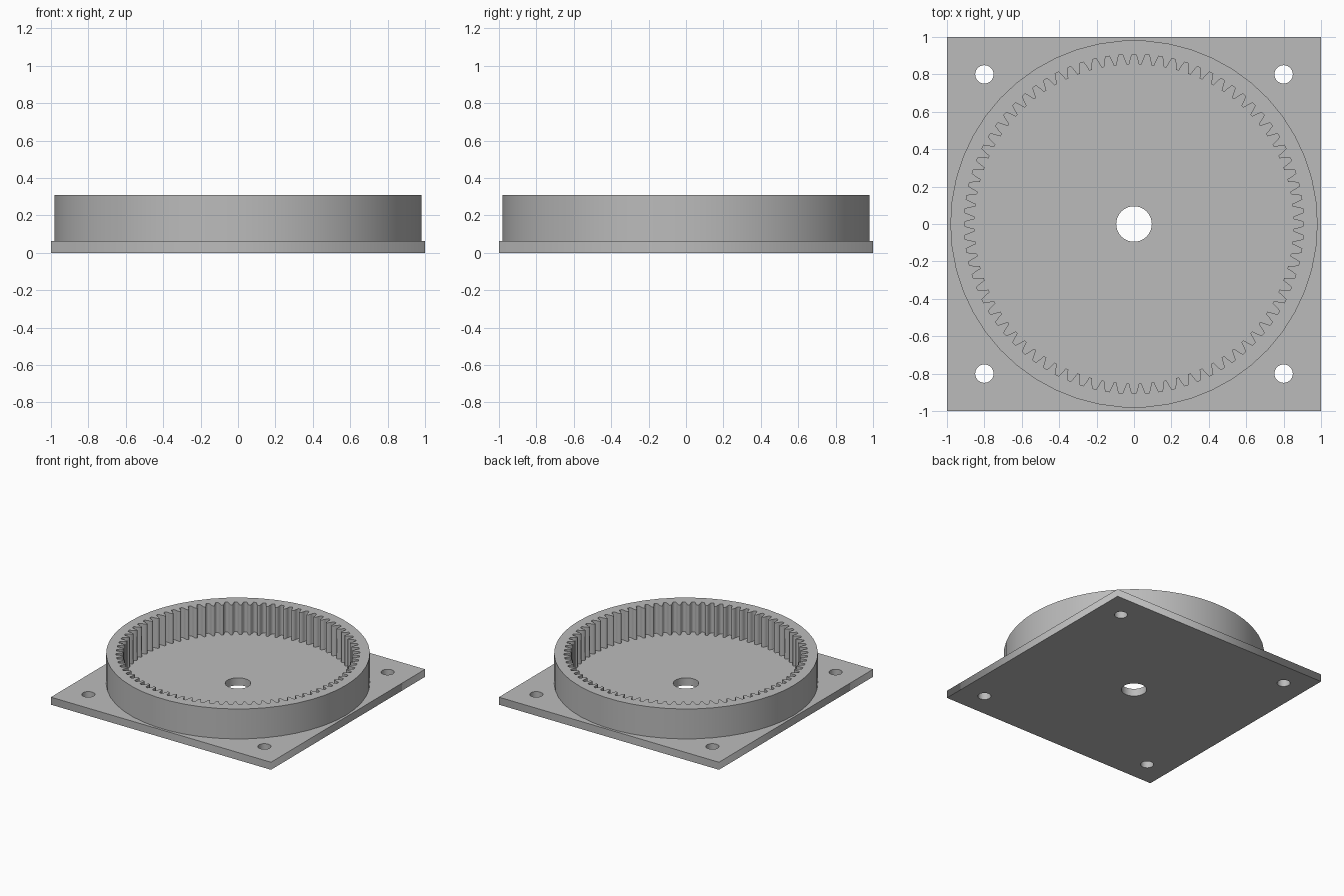
import bpy
from math import cos, sin, pi

PLATE_TOP, RING_TOP = 0.062, 0.308
TEETH, ROOT_R, TIP_R = 80, 0.907, 0.854

cube = bpy.data.objects.get("Cube")
if cube:
    bpy.data.objects.remove(cube, do_unlink=True)

grey = bpy.data.materials.new("plain grey")
grey.use_nodes = True
colour = (0.5, 0.5, 0.5, 1)
grey.diffuse_color = colour
grey.node_tree.nodes["Principled BSDF"].inputs["Base Color"].default_value = colour


def circle(radius, sides, cx=0, cy=0):
    steps = [2 * pi * i / sides for i in range(sides)]
    return [(cx + radius * cos(a), cy + radius * sin(a)) for a in steps]


def gear_outline():
    """Internal teeth: a root land, a flank, a tip land and a flank per pitch."""
    corners = ((-0.15, ROOT_R), (0.15, ROOT_R), (0.27, 0.882),
               (0.39, TIP_R), (0.61, TIP_R), (0.73, 0.882))
    points = []
    for tooth in range(TEETH):
        for offset, radius in corners:
            a = 2 * pi * (tooth + offset) / TEETH
            points.append((radius * cos(a), radius * sin(a)))
    return points


def extruded(name, outlines, bottom, top):
    """Solid from an outer outline and any hole outlines."""
    curve = bpy.data.curves.new(name, "CURVE")
    curve.dimensions = "2D"
    curve.fill_mode = "BOTH"
    curve.extrude = (top - bottom) / 2
    for outline in outlines:
        spline = curve.splines.new("POLY")
        spline.points.add(len(outline) - 1)
        for point, (x, y) in zip(spline.points, outline):
            point.co = (x, y, 0, 1)
        spline.use_cyclic_u = True
    curve.materials.append(grey)
    obj = bpy.data.objects.new(name, curve)
    bpy.context.collection.objects.link(obj)
    obj.location.z = (bottom + top) / 2
    bpy.ops.object.select_all(action="DESELECT")
    obj.select_set(True)
    bpy.context.view_layer.objects.active = obj
    bpy.ops.object.convert(target="MESH")
    obj = bpy.context.object
    obj.name = name
    obj.data.shade_flat()
    return obj


# Square mounting plate with a centre bore and four corner screw holes
square = [(-1, -1), (1, -1), (1, 1), (-1, 1)]
holes = [circle(0.095, 50)]
holes += [circle(0.049, 50, 0.8 * sx, 0.8 * sy) for sx in (-1, 1) for sy in (-1, 1)]
extruded("mounting_plate", [square] + holes, 0, PLATE_TOP)

# Round wall with teeth on the inside
extruded("internal_gear_ring", [circle(0.982, 50), gear_outline()], PLATE_TOP, RING_TOP)
